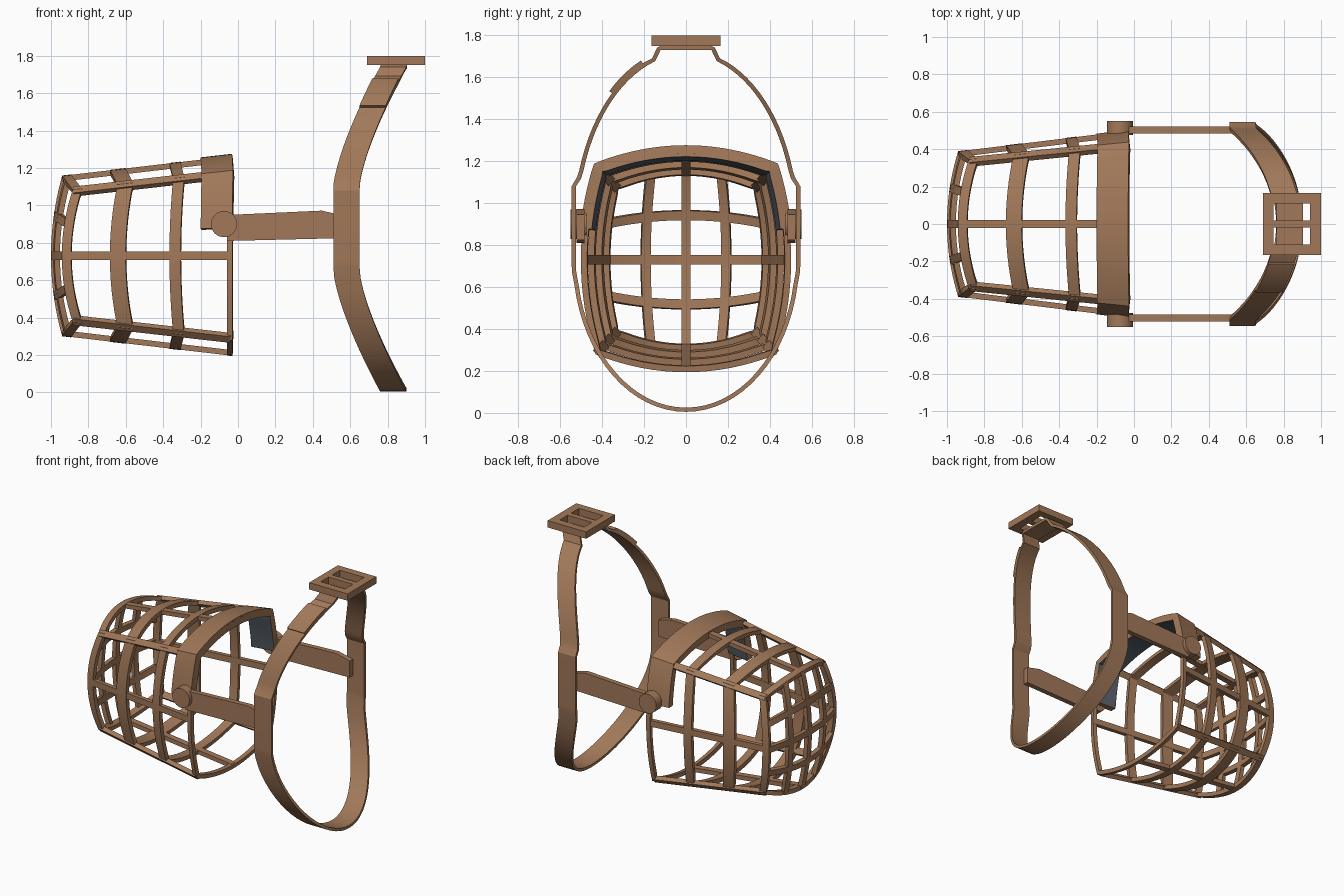
import bpy, bmesh, math
from mathutils import Vector as V

if "Cube" in bpy.data.objects:
    bpy.data.objects.remove(bpy.data.objects["Cube"])

def material(name, rgb):
    m = bpy.data.materials.new(name)
    m.diffuse_color = (*rgb, 1)
    m.use_nodes = True
    m.node_tree.nodes["Principled BSDF"].inputs["Base Color"].default_value = m.diffuse_color
    return m

TAN = material("tan leather", (0.36, 0.19, 0.10))
DARK = material("dark lining", (0.09, 0.11, 0.13))

def finish(name, bm):
    bmesh.ops.recalc_face_normals(bm, faces=bm.faces)
    me = bpy.data.meshes.new(name)
    bm.to_mesh(me)
    bm.free()
    me.materials.append(TAN)
    me.materials.append(DARK)
    me.shade_smooth()
    me.set_sharp_from_angle(angle=math.radians(25))
    ob = bpy.data.objects.new(name, me)
    bpy.context.collection.objects.link(ob)
    return ob

def ribbon(name, pts, wdirs, width, lo, hi, centre, closed=False, lined=False):
    """Flat band along pts; lo/hi are offsets along the outward normal."""
    bm = bmesh.new()
    n = len(pts)
    rows = []
    for i, p in enumerate(pts):
        a = pts[(i - 1) % n] if closed or i else p
        b = pts[(i + 1) % n] if closed or i < n - 1 else p
        w = wdirs[i].normalized()
        nrm = (b - a).cross(w).normalized()
        if nrm.dot(p - centre) < 0:
            nrm = -nrm
        w = w * width / 2
        rows.append([bm.verts.new(p + nrm * o + w * s)
                     for o, s in ((hi, -1), (hi, 1), (lo, 1), (lo, -1))])
    for i in range(n if closed else n - 1):
        r, q = rows[i], rows[(i + 1) % n]
        for k in range(4):
            f = bm.faces.new((r[k], r[(k + 1) % 4], q[(k + 1) % 4], q[k]))
            f.material_index = 1 if lined and k == 2 else 0
    if not closed:
        bm.faces.new(rows[0])
        bm.faces.new(rows[-1])
    return finish(name, bm)

# --- basket surface: four bulging sides, tapering toward the nose ---
ZC = 0.73
MID = V((-0.45, 0, ZC))

def lerp(a, b, t):
    return a + (b - a) * t

def size(t):
    return lerp(.43, .345, t), lerp(.45, .355, t), lerp(.07, .045, t), lerp(.085, .075, t)

def wall(u, t):
    u %= 4
    k = int(u)
    s = 2 * (u - k) - 1
    hy, hz, by, bz = size(t)
    g = 1 - s * s
    x = -.04 - .84 * t - .06 * t * g
    y, z = ((hy + by * g, hz * s), (-hy * s, hz + bz * g),
            (-hy - by * g, -hz * s), (hy * s, -hz - bz * g))[k]
    return V((x, y, ZC + z))

def nose(a, b):
    hy, hz, by, bz = size(1)
    return V((-.88 - .06 * (1 - a * a) - .06 * (1 - b * b),
              (hy + by * (1 - b * b)) * a, ZC + (hz + bz * (1 - a * a)) * b))

def along(u, t):
    return wall(u, t + .01) - wall(u, t - .01)

# Hoops around the basket
for name, t, w in (("rim_hoop", .005, .03), ("rear_hoop", .33, .06),
                   ("middle_hoop", .67, .085), ("nose_hoop", .975, .05)):
    us = [i / 16 for i in range(64)]
    ribbon(name, [wall(u, t) for u in us], [along(u, t) for u in us],
           w, -.03, 0, MID, closed=True)

# Lengthwise bars at corners and side middles
for i in range(8):
    u = i / 2
    ts = [0, .33, .67, 1]
    ribbon("long_bar_%d" % i, [wall(u, t) for t in ts],
           [wall(u + .05, t) - wall(u - .05, t) for t in ts], .045, -.032, -.002, MID)

# Domed nose grid
ss = [i / 10 - 1 for i in range(21)]
for i, c in enumerate((-.5, 0, .5)):
    ribbon("nose_upright_%d" % i, [nose(c, s) for s in ss],
           [nose(c + .05, s) - nose(c - .05, s) for s in ss], .045, -.03, 0, MID)
    ribbon("nose_crossbar_%d" % i, [nose(s, c) for s in ss],
           [nose(s, c + .05) - nose(s, c - .05) for s in ss], .045, -.03, 0, MID)

# Lined pad over the top of the rim
us = [.667 + i / 24 for i in range(41)]
ribbon("rim_pad", [wall(u, .083) for u in us], [along(u, .083) for u in us],
       .17, -.045, .01, MID, lined=True)

# --- side straps and pivots ---
def prism(name, outline, y0, y1):
    bm = bmesh.new()
    f = bm.faces.new([bm.verts.new((x, y0, z)) for x, z in outline])
    ext = bmesh.ops.extrude_face_region(bm, geom=[f])["geom"]
    bmesh.ops.translate(bm, vec=(0, y1 - y0, 0),
                        verts=[v for v in ext if isinstance(v, bmesh.types.BMVert)])
    return finish(name, bm)

strap = [(-.06, .81), (-.06, .945), (-.03, .95), (.45, .972), (.56, .945), (.56, .825)]
disc = [(-.075 + .07 * math.cos(i * math.pi / 16), .9 + .07 * math.sin(i * math.pi / 16))
        for i in range(32)]
for side, s in (("right", 1), ("left", -1)):
    prism(side + "_side_strap", strap, s * .485, s * .522)
    prism(side + "_pivot", disc, s * .475, s * .55)

# --- neck loop ---
def place(y, z):
    q = max(.65 - z, z - 1.1, 0) / .65
    return V((.58 + .258 * q ** 1.4, y, z))

def crown(y):
    return place(y, .9 + .82 * math.sqrt(1 - (y / .525) ** 2))

half = []
for i in range(17):                                  # lower curve
    a = i / 16 * math.radians(80)
    half.append(place(.53 * math.sin(a), .735 - .72 * math.cos(a)))
half += [place(.533, .67), place(.535, .7), place(.535, 1.08), place(.51, 1.12)]
half += [crown(.525 * math.cos(math.radians(18 + i * 55 / 14))) for i in range(15)]
half += [place(.13, 1.735), place(.12, 1.74)]
loop = half + [V((p.x, -p.y, p.z)) for p in reversed(half[1:])]
NECK = V((.7, 0, .9))
X = V((1, 0, 0))
ribbon("neck_strap", loop, [X] * len(loop), .14, -.01, .01, NECK, closed=True)

# Overlapping strap tail
tail = [crown(-.345 + i * .145 / 8) for i in range(9)]
ribbon("strap_tail", tail, [X] * 9, .14, .008, .026, NECK)

# Buckle frame with two slots
bm = bmesh.new()
xs = (.69, .745, .94, 1)
ys = (-.165, -.11, -.02, .02, .11, .165)
grid = [[bm.verts.new((x, y, 1.75)) for y in ys] for x in xs]
faces = [bm.faces.new((grid[i][j], grid[i + 1][j], grid[i + 1][j + 1], grid[i][j + 1]))
         for i in range(3) for j in range(5) if not (i == 1 and j in (1, 3))]
ext = bmesh.ops.extrude_face_region(bm, geom=faces)["geom"]
bmesh.ops.translate(bm, vec=(0, 0, .05),
                    verts=[v for v in ext if isinstance(v, bmesh.types.BMVert)])
finish("buckle", bm)
